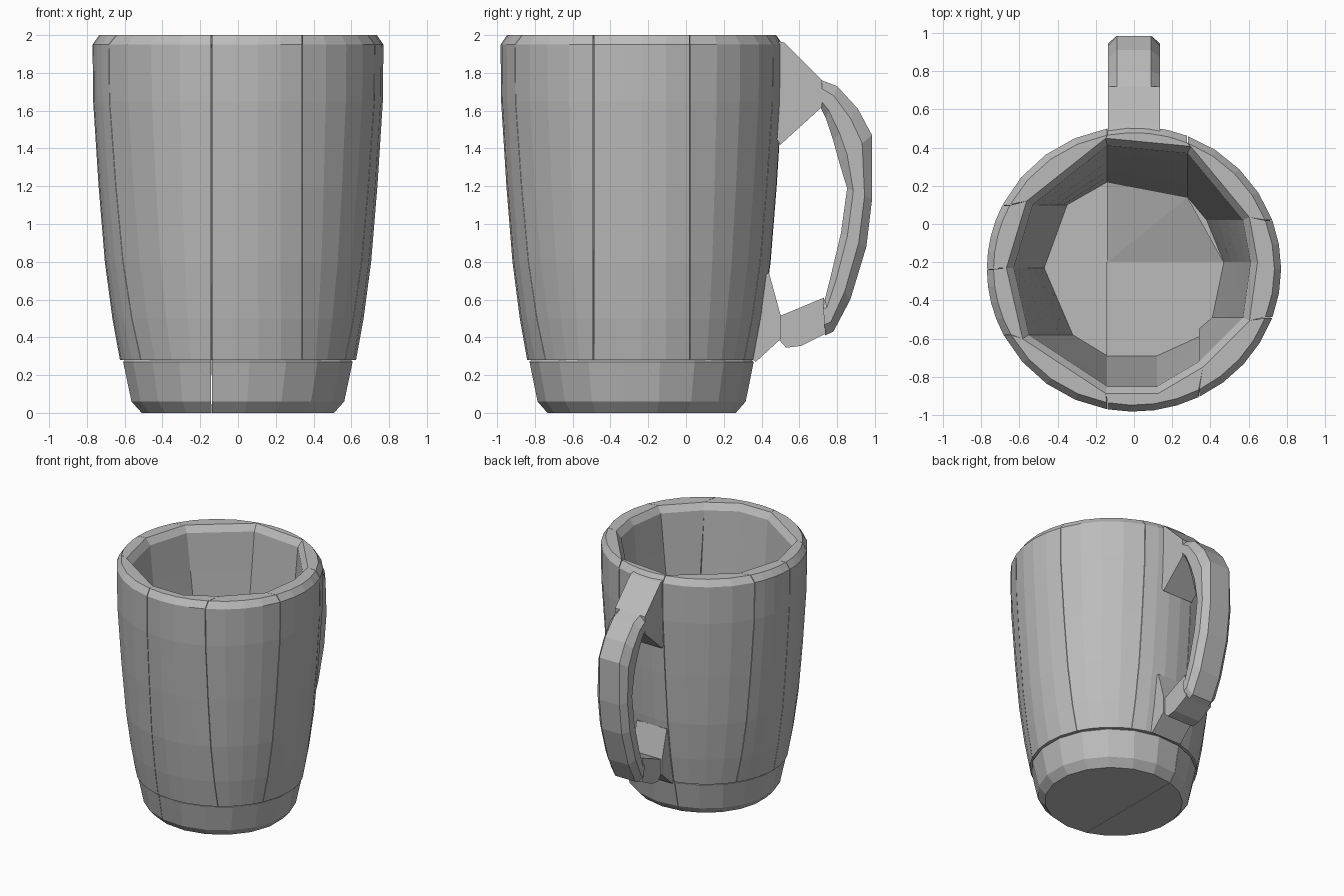
import bpy, bmesh
from math import atan2, cos, sin, sqrt, pi

if "Cube" in bpy.data.objects:
    bpy.data.objects.remove(bpy.data.objects["Cube"])

CY, SQUASH, FLOOR = -0.235, 0.97, 0.28

clay = bpy.data.materials.new("grey clay")
clay.use_nodes = True
clay.diffuse_color = (0.5, 0.5, 0.5, 1)
clay.node_tree.nodes["Principled BSDF"].inputs["Base Color"].default_value = (0.5, 0.5, 0.5, 1)


def finish(name, bm):
    bmesh.ops.recalc_face_normals(bm, faces=bm.faces)
    mesh = bpy.data.meshes.new(name)
    bm.to_mesh(mesh)
    bm.free()
    mesh.materials.append(clay)
    obj = bpy.data.objects.new(name, mesh)
    bpy.context.collection.objects.link(obj)
    return obj


def loft(name, rings):
    """Skin a stack of equal-length point rings and cap both ends."""
    bm = bmesh.new()
    rows = [[bm.verts.new(p) for p in ring] for ring in rings]
    for low, high in zip(rows, rows[1:]):
        for i in range(len(low)):
            j = (i + 1) % len(low)
            bm.faces.new((low[i], low[j], high[j], high[i]))
    bm.faces.new(rows[0])
    bm.faces.new(rows[-1])
    return finish(name, bm)


def hull(name, points):
    bm = bmesh.new()
    for p in points:
        bm.verts.new(p)
    out = bmesh.ops.convex_hull(bm, input=bm.verts)
    bmesh.ops.delete(bm, geom=list(set(out["geom_interior"])), context='VERTS')
    return finish(name, bm)


def slab(name, outline, width):
    """Side outline (y, z) extruded across x."""
    return hull(name, [(s * width, y, z) for y, z in outline for s in (-1, 1)])


def cut_angle(cut, r):
    """Angle where an axis-aligned cut plane meets the round wall."""
    axis, v, side = cut
    if axis == "x":
        return atan2(side * sqrt(r * r - v * v), v)
    v = (v - CY) / SQUASH
    return atan2(v, side * sqrt(r * r - v * v))


def arc(start, end, r, z, steps):
    a, b = cut_angle(start, r) + 0.003, cut_angle(end, r) - 0.003
    if b < a:
        b += 2 * pi
    angles = [a + (b - a) * i / steps for i in range(steps + 1)]
    return [(r * cos(t), CY + SQUASH * r * sin(t), z) for t in angles]


# Seams between the staves, counter-clockwise from the front
A, B = ("x", -0.14, -1), ("x", 0.34, -1)
C, D = ("y", -0.49, 1), ("y", 0.02, 1)
E, F = ("x", 0.28, 1), ("x", -0.14, 1)
G, H, I = ("y", 0.10, -1), ("y", -0.235, -1), ("y", -0.58, -1)

# Each stave: seams, inner points at the rim, inner points at the floor
STAVES = [
    ("front_stave", A, B, [(-.14, -.85), (.12, -.85), (.34, -.72)],
     [(-.14, -.69), (.12, -.69), (.34, -.59)]),
    ("front_left_stave", B, C, [(.34, -.72), (.57, -.49)], [(.34, -.55), (.41, -.49)]),
    ("left_stave", C, D, [(.57, -.49), (.61, -.2), (.57, .02)],
     [(.41, -.49), (.47, -.2), (.38, .02)]),
    ("back_left_stave", D, E, [(.57, .02), (.28, .37)], [(.38, .02), (.28, .14)]),
    ("back_stave", E, F, [(.28, .37), (-.14, .41)], [(.28, .14), (-.14, .22)]),
    ("back_right_stave", F, G, [(-.14, .41), (-.53, .10)], [(-.14, .22), (-.35, .10)]),
    ("right_rear_stave", G, H, [(-.53, .10), (-.63, -.23)], [(-.35, .10), (-.47, -.23)]),
    ("right_front_stave", H, I, [(-.63, -.23), (-.55, -.58)], [(-.47, -.23), (-.32, -.58)]),
    ("front_right_stave", I, A, [(-.55, -.58), (-.14, -.85)], [(-.32, -.58), (-.14, -.69)]),
]
WALL = [(.28, .625), (.5, .665), (.8, .705), (1.2, .738), (1.65, .767), (1.95, .77), (2.0, .735)]

for name, start, end, rim, floor in STAVES:
    rings = []
    for z, r in WALL:
        t = min((z - FLOOR) / (1.95 - FLOOR), 1)
        flare = 1.06 if z == 2.0 else 1
        inner = []
        for (tx, ty), (fx, fy) in zip(rim, floor):
            x, y = fx + (tx - fx) * t, fy + (ty - fy) * t
            inner.append((x * flare, CY + (y - CY) * flare, z))
        rings.append(arc(start, end, r, z, 4) + inner[::-1])
    loft(name, rings)

# Base in two pieces, meeting under the front seam
BASE = [(0, .515), (.06, .57), (.2, .6), (.27, .615), (FLOOR, .605)]
loft("base_left", [arc(A, F, r, z, 11) for z, r in BASE])
loft("base_right", [arc(F, A, r, z, 9) for z, r in BASE])

# Inner floor rises gently toward the back
hull("floor_wedge", [(-.14, -.2, .285), (.47, -.2, .285), (-.14, .22, .4), (.28, .14, .4),
                     (-.14, .22, .2), (.28, .14, .2), (-.14, -.2, .2), (.47, -.2, .2)])

# Handle: brackets top and bottom, chamfered grip between them
slab("handle_upper_bracket", [(.48, 1.97), (.52, 1.96), (.72, 1.76), (.72, 1.62), (.5, 1.42), (.48, 1.45)], .135)
slab("handle_lower_arm", [(.49, .51), (.73, .61), (.74, .42), (.61, .355), (.53, .345), (.49, .39)], .12)
slab("handle_lower_bracket", [(.44, .74), (.5, .52), (.5, .39), (.37, .27), (.33, .3), (.38, .72)], .135)

GRIP = [((.72, 1.76), (.71, 1.62)), ((.8, 1.73), (.74, 1.56)), ((.91, 1.61), (.78, 1.44)),
        ((.985, 1.47), (.81, 1.33)), ((.985, 1.13), (.853, 1.19)), ((.955, .88), (.82, .95)),
        ((.87, .6), (.77, .74)), ((.78, .43), (.735, .6)), ((.735, .41), (.725, .6))]
SECTION = [(-.09, 0), (-.135, .3), (-.135, .75), (-.1, 1), (.1, 1), (.135, .75), (.135, .3), (.09, 0)]
loft("handle_grip", [[(x, o[0] + (i[0] - o[0]) * t, o[1] + (i[1] - o[1]) * t) for x, t in SECTION]
                     for o, i in GRIP])
